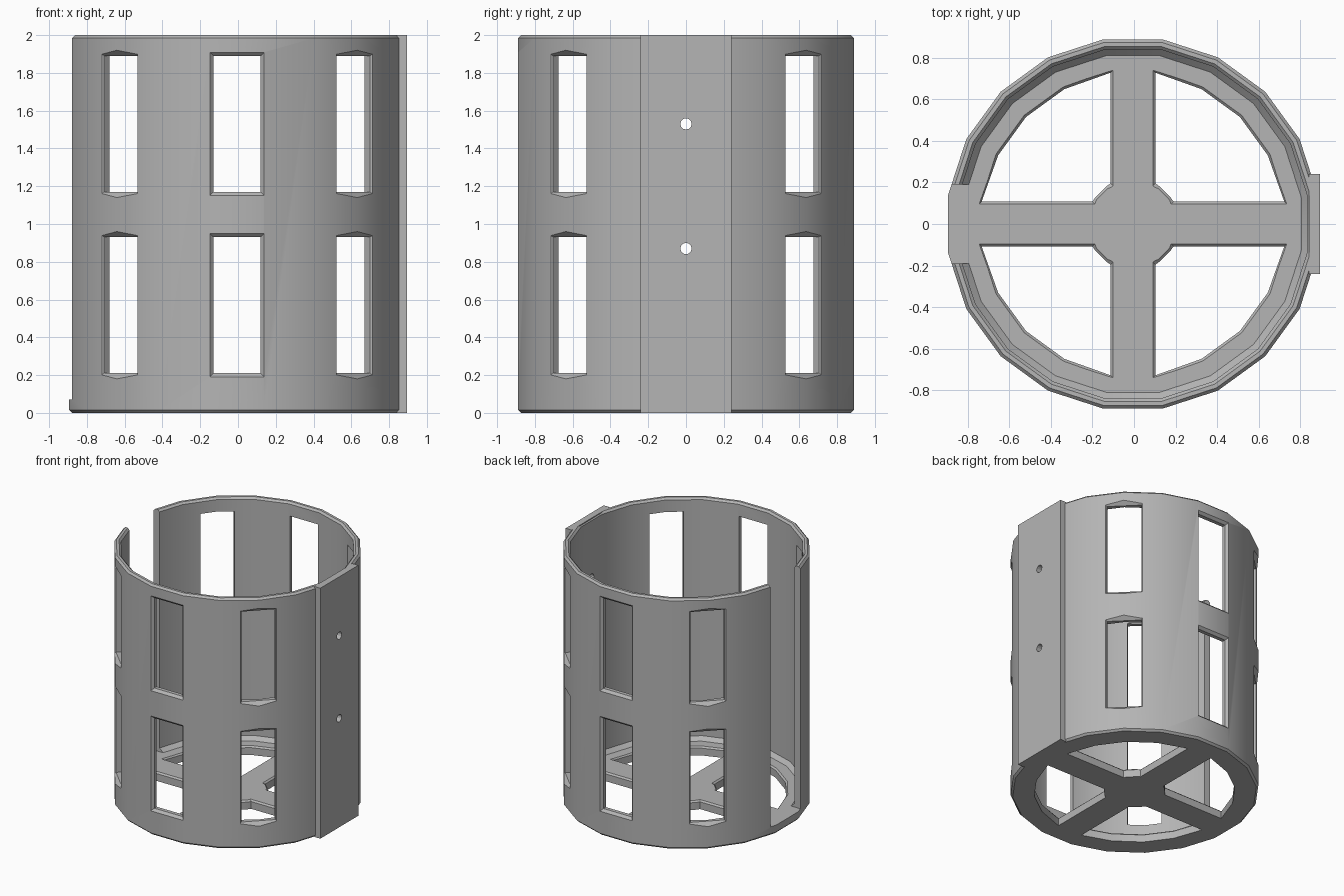
import bpy, bmesh, math
from mathutils import Vector

if "Cube" in bpy.data.objects:
    bpy.data.objects.remove(bpy.data.objects["Cube"], do_unlink=True)

CX = -0.005          # axis of the round body
SIDES = 20

grey = bpy.data.materials.new("light grey")
grey.use_nodes = True
colour = (0.46, 0.46, 0.46, 1)
grey.diffuse_color = colour
grey.node_tree.nodes["Principled BSDF"].inputs["Base Color"].default_value = colour


def loft(name, rings):
    """Closed solid through a list of equal-length point rings."""
    bm = bmesh.new()
    loops = [[bm.verts.new(p) for p in ring] for ring in rings]
    n = len(loops[0])
    for a, b in zip(loops, loops[1:]):
        for i in range(n):
            j = (i + 1) % n
            bm.faces.new((a[i], a[j], b[j], b[i]))
    bm.faces.new(loops[0])
    bm.faces.new(loops[-1])
    bmesh.ops.recalc_face_normals(bm, faces=bm.faces)
    mesh = bpy.data.meshes.new(name)
    bm.to_mesh(mesh)
    bm.free()
    mesh.materials.append(grey)
    obj = bpy.data.objects.new(name, mesh)
    bpy.context.collection.objects.link(obj)
    return obj


def circle(r, z):
    angles = [math.tau * (i + 0.5) / SIDES for i in range(SIDES)]
    return [(CX + r * math.cos(a), r * math.sin(a), z) for a in angles]


def block(name, x0, x1, hy, z0, z1):
    return loft(name, [[(x0, -hy, z), (x1, -hy, z), (x1, hy, z), (x0, hy, z)] for z in (z0, z1)])


# Cup: chamfered wall, floor and inner fillet
profile = [(0.885, 0), (0.90, 0.015), (0.90, 1.985), (0.885, 2.0),
           (0.865, 2.0), (0.85, 1.985), (0.85, 0.10), (0.82, 0.07)]
body = loft("slotted_cup", [circle(r, z) for r, z in profile])

# Flat mounting plate on the left side
plate = block("mounting_plate", 0.842, 0.895, 0.24, 0, 2)
cutters = []

# Six columns of two windows, flared at the outside
for degrees in (45, 90, 135, 225, 270, 315):
    a = math.radians(degrees)
    out = Vector((math.cos(a), math.sin(a), 0))
    side = Vector((-out.y, out.x, 0))
    for zc in (0.57, 1.53):
        centre = Vector((CX, 0, zc))
        rings = []
        for r, grow in ((0.7, 0), (0.87, 0), (0.93, 0.06)):
            w, h = 0.125 + grow, 0.36 + grow
            rings.append([centre + out * r + side * (sx * w) + Vector((0, 0, sz * h))
                          for sx, sz in ((-1, -1), (1, -1), (1, 1), (-1, 1))])
        cutters.append(loft("window_cutter", rings))

# Tall entry slot on the right side
cutters.append(block("slot_cutter", -1.1, -0.6, 0.19, 0.07, 2.2))

# Screw holes through the plate
for zc in (0.87, 1.53):
    hole = [(0.03 * math.cos(math.tau * i / 12), zc + 0.03 * math.sin(math.tau * i / 12))
            for i in range(12)]
    cutters.append(loft("hole_cutter", [[(x, y, z) for y, z in hole] for x in (0.7, 1.1)]))


# Four floor openings leaving a cross with a round hub
def sector(offset):
    s, rim, hub = 0.108 - offset, 0.728 + offset, 0.222 - offset
    pts = [(s, rim)]
    pts += [(rim * math.cos(math.radians(a)), rim * math.sin(math.radians(a))) for a in (63, 45, 27)]
    pts += [(rim, s), (0.195 - offset, s)]
    pts += [(hub * math.cos(math.radians(a)), hub * math.sin(math.radians(a))) for a in (36, 54)]
    return pts + [(s, 0.195 - offset)]


for mx in (-1, 1):
    for my in (-1, 1):
        levels = ((-0.02, 0), (0.058, 0), (0.082, 0.024))
        cutters.append(loft("floor_cutter", [[(CX + mx * x, my * y, z) for x, y in sector(o)]
                                             for z, o in levels]))

# Join the plate, cut the openings, then drop the helpers
for tool in [plate] + cutters:
    mod = body.modifiers.new(tool.name, "BOOLEAN")
    mod.operation = "UNION" if tool is plate else "DIFFERENCE"
    mod.solver = "EXACT"
    mod.object = tool
    tool.hide_render = True

bpy.context.view_layer.update()
graph = bpy.context.evaluated_depsgraph_get()
result = bpy.data.meshes.new_from_object(body.evaluated_get(graph))
body.modifiers.clear()
body.data = result
result.materials.clear()
result.materials.append(grey)
for face in result.polygons:
    face.material_index = 0
for tool in [plate] + cutters:
    bpy.data.objects.remove(tool, do_unlink=True)

bpy.ops.object.select_all(action="DESELECT")
body.select_set(True)
bpy.context.view_layer.objects.active = body
bpy.ops.object.shade_smooth_by_angle(angle=math.radians(25))
